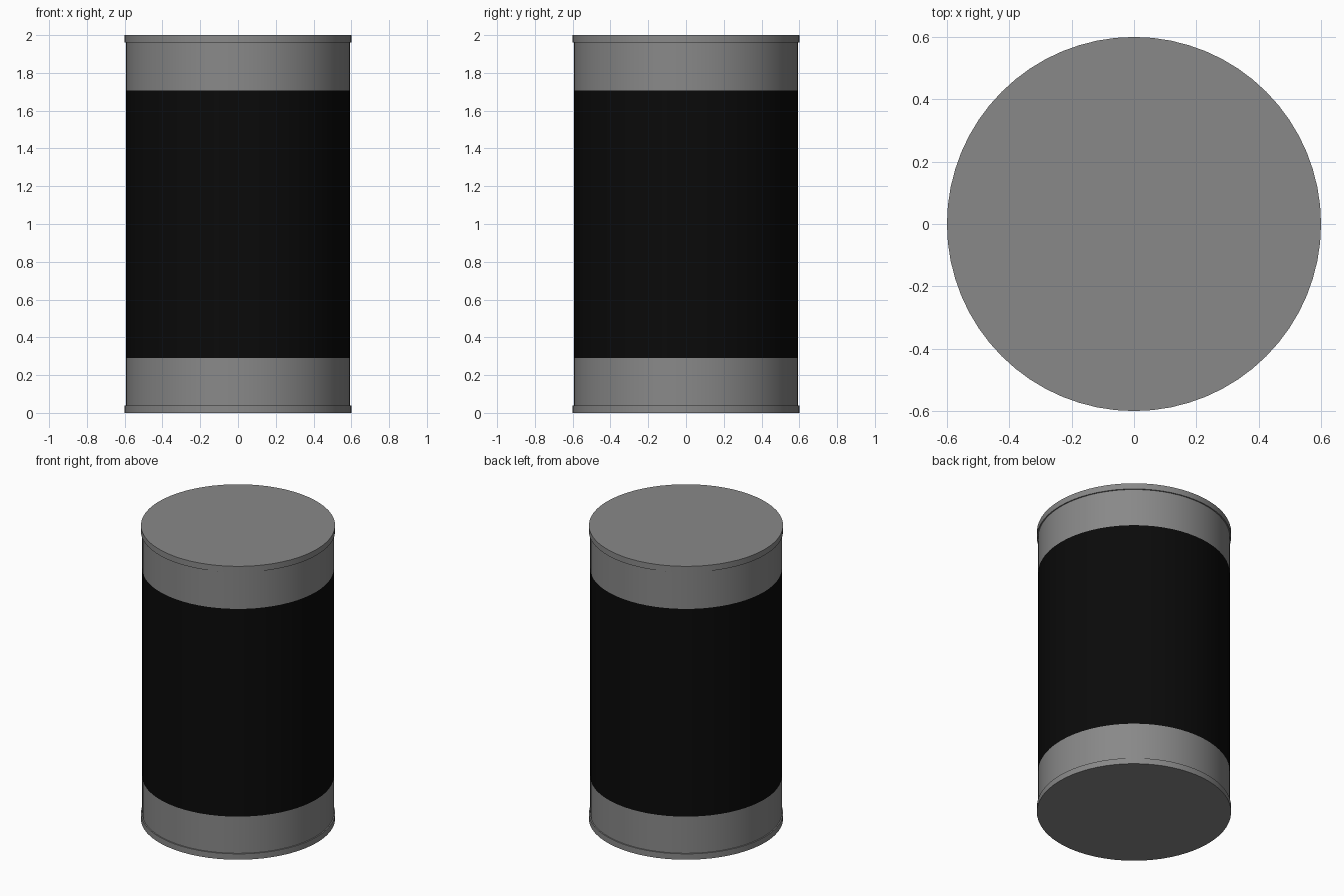
import bpy, bmesh, math

if "Cube" in bpy.data.objects:
    bpy.data.objects.remove(bpy.data.objects["Cube"])

SEGMENTS = 64
RIM_R, BODY_R = 0.6, 0.592
RIM_H = 0.04                      # height of each end rim
BAND_LOW, BAND_HIGH = 0.29, 1.706  # limits of the dark band


def material(name, value):
    mat = bpy.data.materials.new(name)
    mat.diffuse_color = (value, value, value, 1)
    mat.use_nodes = True
    mat.node_tree.nodes["Principled BSDF"].inputs["Base Color"].default_value = mat.diffuse_color
    return mat


grey = material("metal grey", 0.25)
black = material("label black", 0.003)


def lathe(name, profile, mats):
    """Spin an (r, z) profile around z, closing any open end with a flat cap."""
    bm = bmesh.new()
    rings = []
    for r, z in profile:
        rings.append([bm.verts.new((r * math.cos(2 * math.pi * i / SEGMENTS),
                                    r * math.sin(2 * math.pi * i / SEGMENTS), z))
                      for i in range(SEGMENTS)])
    for low, high in zip(rings, rings[1:]):
        for i in range(SEGMENTS):
            j = (i + 1) % SEGMENTS
            bm.faces.new((low[i], low[j], high[j], high[i]))
    bm.faces.new(rings[0][::-1])
    bm.faces.new(rings[-1])
    # dark band by height
    if len(mats) > 1:
        for f in bm.faces:
            f.material_index = int(BAND_LOW < f.calc_center_median().z < BAND_HIGH)
    mesh = bpy.data.meshes.new(name)
    bm.to_mesh(mesh)
    bm.free()
    for m in mats:
        mesh.materials.append(m)
    obj = bpy.data.objects.new(name, mesh)
    bpy.context.collection.objects.link(obj)
    bpy.ops.object.select_all(action='DESELECT')
    obj.select_set(True)
    bpy.context.view_layer.objects.active = obj
    bpy.ops.object.shade_smooth_by_angle(angle=math.radians(30))
    return obj


# Can body with its dark wrap
lathe("can_body", [(BODY_R, z) for z in (RIM_H / 2, BAND_LOW, BAND_HIGH, 2 - RIM_H / 2)],
      [grey, black])

# Slightly wider end rims with flat lids
lathe("bottom_rim", [(RIM_R, 0), (RIM_R, RIM_H)], [grey])
lathe("top_rim", [(RIM_R, 2 - RIM_H), (RIM_R, 2)], [grey])
